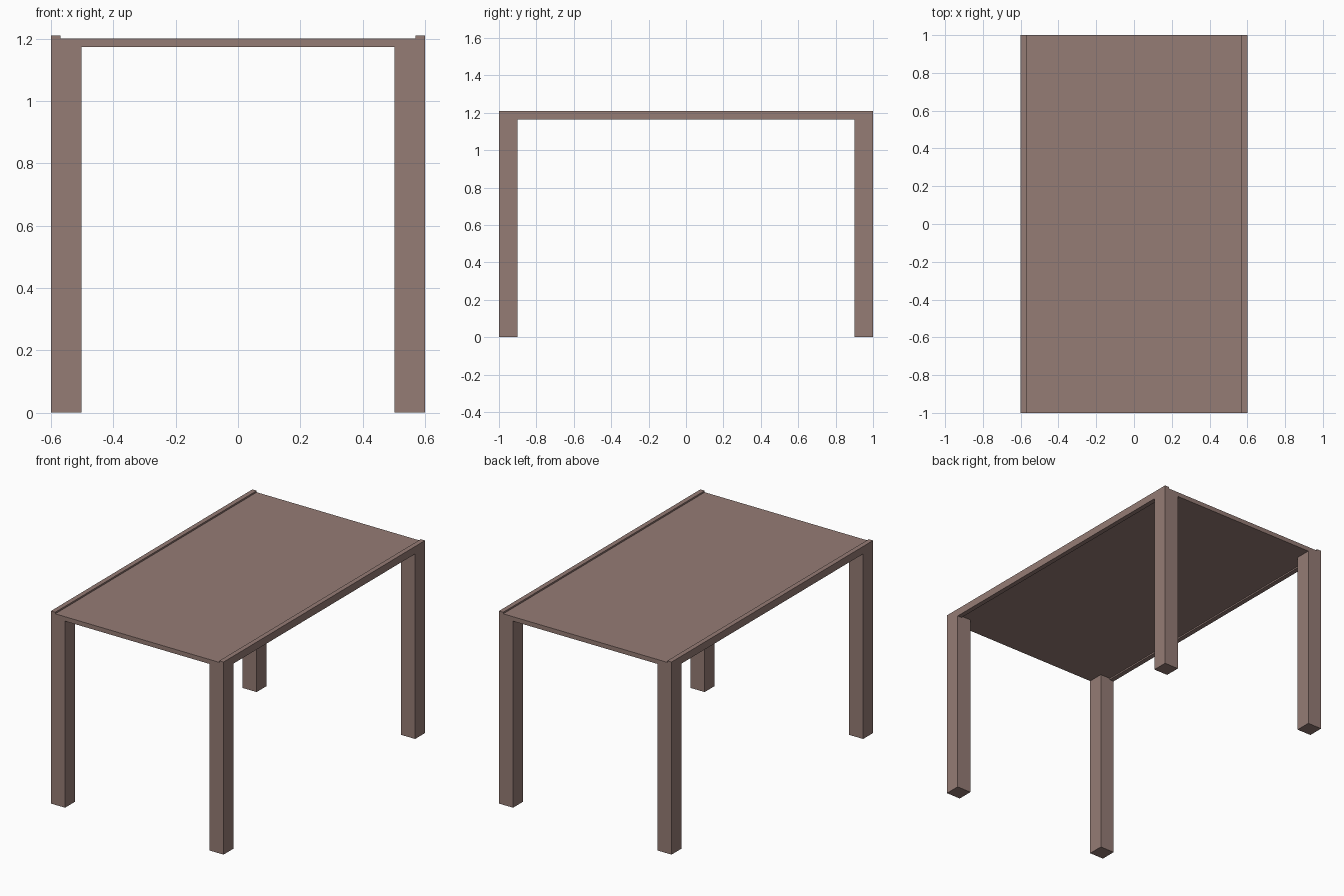
import bpy, bmesh

if "Cube" in bpy.data.objects:
    bpy.data.objects.remove(bpy.data.objects["Cube"])

# Main dimensions
HX, HY = 0.6, 1.0            # half width, half length
LEG = 0.098                  # leg thickness
RAIL = 0.03                  # side rail thickness
SLAB_LOW, SLAB_TOP = 1.172, 1.2
RAIL_LOW, RAIL_TOP = 1.163, 1.21

wood = bpy.data.materials.new("brown_wood")
wood.diffuse_color = (0.30, 0.20, 0.178, 1)
wood.use_nodes = True
wood.node_tree.nodes["Principled BSDF"].inputs["Base Color"].default_value = wood.diffuse_color


def prism(name, profile, y0, y1):
    """Extrude an (x, z) profile along y."""
    bm = bmesh.new()
    face = bm.faces.new([bm.verts.new((x, y0, z)) for x, z in profile])
    ext = bmesh.ops.extrude_face_region(bm, geom=[face])
    moved = [v for v in ext["geom"] if isinstance(v, bmesh.types.BMVert)]
    bmesh.ops.translate(bm, verts=moved, vec=(0, y1 - y0, 0))
    bmesh.ops.recalc_face_normals(bm, faces=bm.faces[:])
    mesh = bpy.data.meshes.new(name)
    bm.to_mesh(mesh)
    bm.free()
    mesh.materials.append(wood)
    obj = bpy.data.objects.new(name, mesh)
    bpy.context.collection.objects.link(obj)
    return obj


def rect(x0, x1, z0, z1):
    return [(x0, z0), (x1, z0), (x1, z1), (x0, z1)]


# Table top between the side rails
inner = HX - RAIL
prism("table_top", rect(-inner, inner, SLAB_LOW, SLAB_TOP), -HY, HY)

# Leg profile, stepped at the top to fit under both the rail and the table top
leg_profile = [(HX, 0), (HX, RAIL_LOW), (inner, RAIL_LOW), (inner, SLAB_LOW),
               (HX - LEG, SLAB_LOW), (HX - LEG, 0)]

for side, s in (("left", -1), ("right", 1)):
    # Side rail, standing slightly proud of the top
    prism(f"{side}_rail", [(s * x, z) for x, z in rect(inner, HX, RAIL_LOW, RAIL_TOP)], -HY, HY)
    # Corner legs
    for end, y0 in (("front", -HY), ("back", HY - LEG)):
        prism(f"{end}_{side}_leg", [(s * x, z) for x, z in leg_profile], y0, y0 + LEG)
